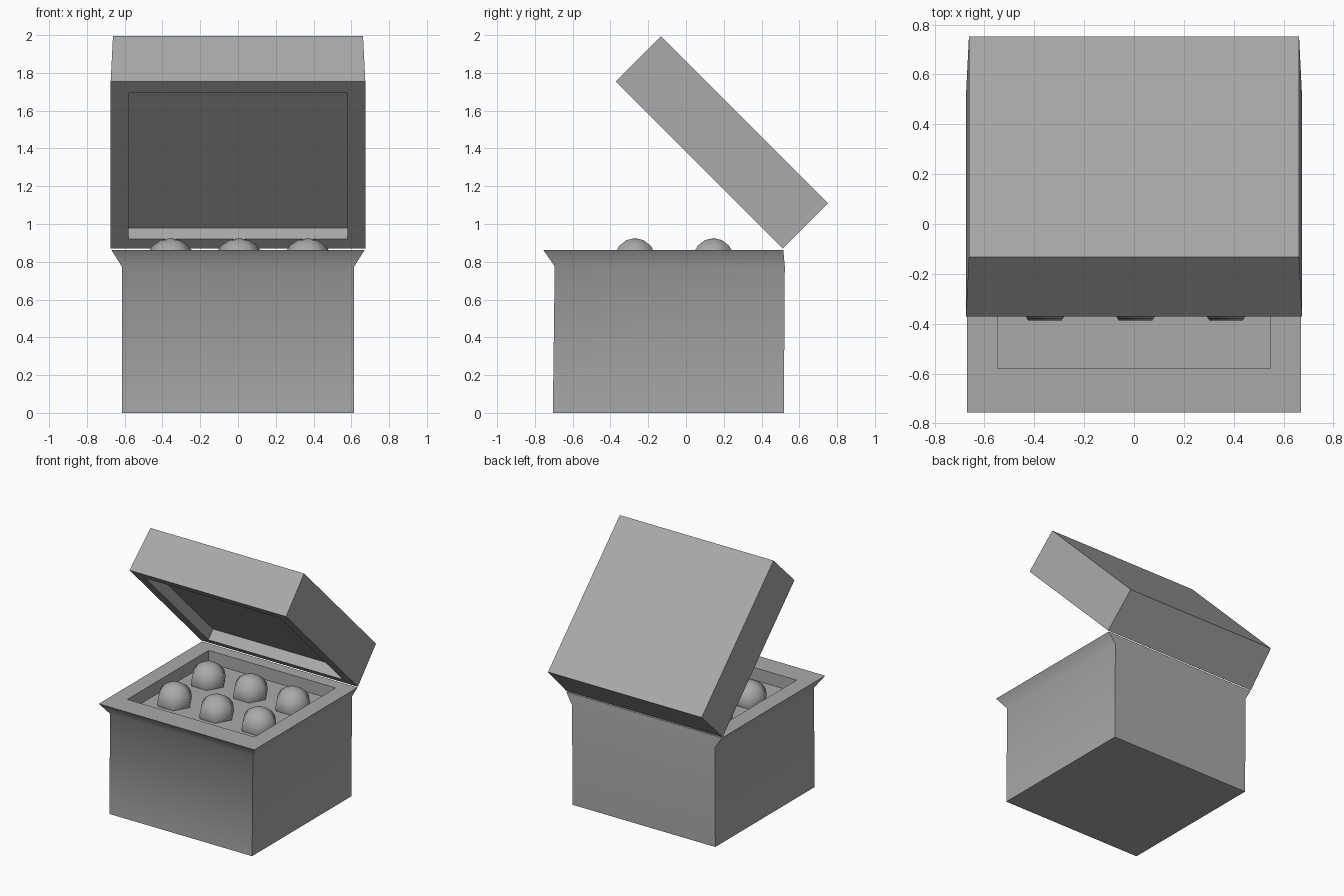
import bpy, bmesh, math

old = bpy.data.objects.get("Cube")
if old:
    bpy.data.objects.remove(old, do_unlink=True)

# Single grey material
grey = bpy.data.materials.new("plain grey")
grey.use_nodes = True
colour = (0.4, 0.4, 0.4, 1)
grey.diffuse_color = colour
grey.node_tree.nodes["Principled BSDF"].inputs["Base Color"].default_value = colour


def finish(bm, name, angle):
    """Turn a bmesh into a shaded object with the grey material."""
    bmesh.ops.recalc_face_normals(bm, faces=bm.faces)
    mesh = bpy.data.meshes.new(name)
    bm.to_mesh(mesh)
    bm.free()
    mesh.materials.append(grey)
    obj = bpy.data.objects.new(name, mesh)
    bpy.context.collection.objects.link(obj)
    bpy.ops.object.select_all(action="DESELECT")
    obj.select_set(True)
    bpy.context.view_layer.objects.active = obj
    bpy.ops.object.shade_smooth_by_angle(angle=math.radians(angle))
    return obj


def loft(name, rings):
    """Closed solid through rectangles given as half width, front, back, height."""
    bm = bmesh.new()
    loops = []
    for w, front, back, z in rings:
        corners = [(-w, front), (w, front), (w, back), (-w, back)]
        loops.append([bm.verts.new((x, y, z)) for x, y in corners])
    bm.faces.new(loops[0])
    bm.faces.new(loops[-1])
    for a, b in zip(loops, loops[1:]):
        for i in range(4):
            j = (i + 1) % 4
            bm.faces.new((a[i], a[j], b[j], b[i]))
    return finish(bm, name, 40)


# Box body: straight walls, flared rim, shallow tray
FLOOR = 0.765
loft("box_body", [
    (0.615, -0.705, 0.518, 0),
    (0.615, -0.695, 0.523, 0.775),
    (0.67, -0.755, 0.515, 0.862),
    (0.547, -0.58, 0.42, 0.862),
    (0.547, -0.58, 0.42, FLOOR),
])

# Open lid, modelled closed around its hinge and then swung back
lid = loft("lid", [
    (0.58, -1.165, -0.07, 0.085),
    (0.58, -1.165, -0.07, 0),
    (0.674, -1.25, 0, 0),
    (0.662, -1.25, 0, 0.34),
])
lid.location = (0, 0.512, 0.87)
lid.rotation_euler.x = math.radians(-45)

# Two rows of three domes resting in the tray
for row, y in (("front", -0.27), ("back", 0.145)):
    for col, x in (("right", -0.357), ("middle", 0.006), ("left", 0.369)):
        bm = bmesh.new()
        bmesh.ops.create_uvsphere(bm, u_segments=6, v_segments=8, radius=0.135)
        bmesh.ops.bisect_plane(bm, geom=bm.verts[:] + bm.edges[:] + bm.faces[:],
                               plane_co=(0, 0, -0.03), plane_no=(0, 0, 1),
                               clear_inner=True)
        dome = finish(bm, f"{row}_{col}_dome", 65)
        dome.location = (x, y, 0.79)
        dome.rotation_euler.z = math.radians(90)
